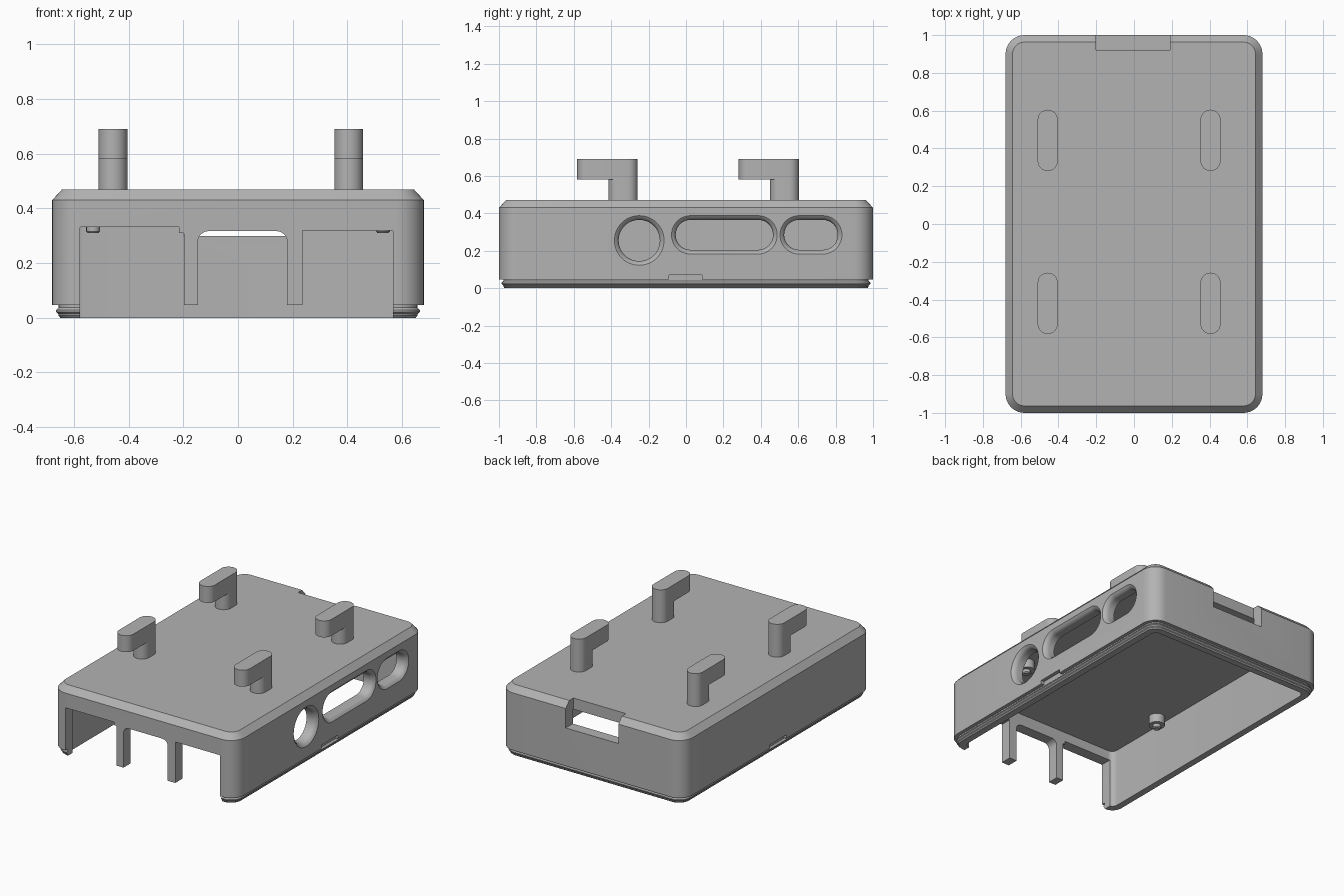
import bpy, bmesh, math
from mathutils import Vector

cube = bpy.data.objects.get("Cube")
if cube:
    bpy.data.objects.remove(cube)

grey = bpy.data.materials.new("plain_grey")
grey.use_nodes = True
colour = (0.45, 0.45, 0.45, 1)
grey.diffuse_color = colour
grey.node_tree.nodes["Principled BSDF"].inputs["Base Color"].default_value = colour

# Maps a flat outline (u, v) at depth w to space, for each loft axis
AXES = {
    "x": lambda u, v, w: Vector((w, u, v)),
    "y": lambda u, v, w: Vector((u, w, v)),
    "z": lambda u, v, w: Vector((u, v, w)),
}


def loft(name, rings, centre=(0, 0), axis="z", steps=8):
    """Stack of rounded rectangles, each given as (half u, half v, radius, depth)."""
    bm = bmesh.new()
    loops = []
    for hu, hv, r, w in rings:
        r = min(r, hu - 0.0005, hv - 0.0005)
        loop = []
        for q, (su, sv) in enumerate(((1, 1), (-1, 1), (-1, -1), (1, -1))):
            for i in range(steps + 1):
                a = (q + i / steps) * math.pi / 2
                u = centre[0] + su * (hu - r) + r * math.cos(a)
                v = centre[1] + sv * (hv - r) + r * math.sin(a)
                loop.append(bm.verts.new(AXES[axis](u, v, w)))
        loops.append(loop)
    for low, high in zip(loops, loops[1:]):
        for i in range(len(low)):
            j = (i + 1) % len(low)
            bm.faces.new((low[i], low[j], high[j], high[i]))
    bm.faces.new(loops[0][::-1])
    bm.faces.new(loops[-1])
    bmesh.ops.recalc_face_normals(bm, faces=bm.faces)
    mesh = bpy.data.meshes.new(name)
    bm.to_mesh(mesh)
    bm.free()
    mesh.materials.append(grey)
    ob = bpy.data.objects.new(name, mesh)
    bpy.context.collection.objects.link(ob)
    return ob


def box(name, x0, x1, y0, y1, z0, z1):
    bpy.ops.mesh.primitive_cube_add(size=1, location=((x0 + x1) / 2, (y0 + y1) / 2, (z0 + z1) / 2))
    ob = bpy.context.object
    ob.name = name
    ob.scale = (x1 - x0, y1 - y0, z1 - z0)
    bpy.ops.object.transform_apply(location=True, scale=True)
    ob.data.materials.append(grey)
    return ob


def activate(ob):
    bpy.ops.object.select_all(action="DESELECT")
    ob.select_set(True)
    bpy.context.view_layer.objects.active = ob


def cut(ob, cutter):
    cutter.hide_render = True
    activate(ob)
    mod = ob.modifiers.new("cut", "BOOLEAN")
    mod.operation = "DIFFERENCE"
    mod.solver = "EXACT"
    mod.object = cutter
    bpy.ops.object.modifier_apply(modifier=mod.name)
    bpy.data.objects.remove(cutter)


def smooth(ob):
    activate(ob)
    bpy.ops.object.shade_smooth_by_angle(angle=math.radians(25))


# Case shell: snap lip with a bead, straight walls, chamfered lid
def inset(d, z):
    return (0.68 - d, 1 - d, 0.1 - d, z)


case = loft("case_shell", [
    inset(0.03, 0), inset(0.023, 0.008), inset(0.023, 0.014), inset(0.014, 0.022),
    inset(0.014, 0.028), inset(0.024, 0.038), inset(0.024, 0.046),
    inset(0, 0.046), inset(0, 0.43), inset(0.037, 0.47)])
cut(case, loft("cavity", [(0.605, 0.925, 0.04, -0.1), (0.605, 0.925, 0.04, 0.395)]))

# Front port openings: left (stepped), middle (rounded), right
for x0, x1, top, r in ((-0.578, -0.215, 0.332, 0.004), (-0.25, -0.198, 0.311, 0.004),
                       (-0.147, 0.18, 0.317, 0.04), (0.236, 0.566, 0.32, 0.004)):
    half = (top + 0.1) / 2
    size = ((x1 - x0) / 2, half, r)
    cut(case, loft("port_cutter", [size + (-1.1,), size + (-0.9,)],
                   ((x0 + x1) / 2, top - half), "y"))
cut(case, box("lip_gap_cutter", -0.578, 0.566, -1.1, -0.9, -0.1, 0.046))

# Side holes with rounded outer rims
for y, z, hy, hz in ((-0.25, 0.255, 0.11, 0.11), (0.205, 0.285, 0.26, 0.08),
                     (0.668, 0.285, 0.143, 0.08)):
    rings = [(hy + d, hz + d, hz + d, x) for d, x in
             ((0, 0.55), (0, 0.648), (0.003, 0.66), (0.01, 0.671), (0.024, 0.681), (0.024, 0.72))]
    cut(case, loft("side_hole_cutter", rings, (y, z), "x", 12))

# Card slot at the back, and the shallow pry notches on both sides
cut(case, box("card_slot_cutter", -0.2, 0.19, 0.92, 1.1, 0.3, 0.6))
for s in (-1, 1):
    a, b = sorted((s * 0.656, s * 0.75))
    cut(case, box("pry_notch_cutter", a, b, -0.09, 0.085, 0.04, 0.07))
smooth(case)

# Mounting hooks on the lid: a stem with a head reaching forward
for side, x in (("right", -0.457), ("left", 0.405)):
    for end, y in (("front", -0.42), ("back", 0.443)):
        r = 0.053
        smooth(loft(f"{end}_{side}_hook_stem", [(r, 0.078, r, 0.44), (r, 0.078, r, 0.585)],
                    (x, y + 0.084)))
        smooth(loft(f"{end}_{side}_hook_head", [(r, 0.162, r, 0.58), (r, 0.162, r, 0.69)],
                    (x, y)))

# Stepped locating pins under the lid
for side, x in (("right", -0.53), ("left", 0.53)):
    for end, y in (("front", -0.41), ("back", 0.84)):
        smooth(loft(f"{end}_{side}_pin", [
            (0.02, 0.02, 0.02, 0.31), (0.025, 0.025, 0.025, 0.316), (0.025, 0.025, 0.025, 0.336),
            (0.05, 0.05, 0.05, 0.336), (0.05, 0.05, 0.05, 0.41)], (x, y)))
